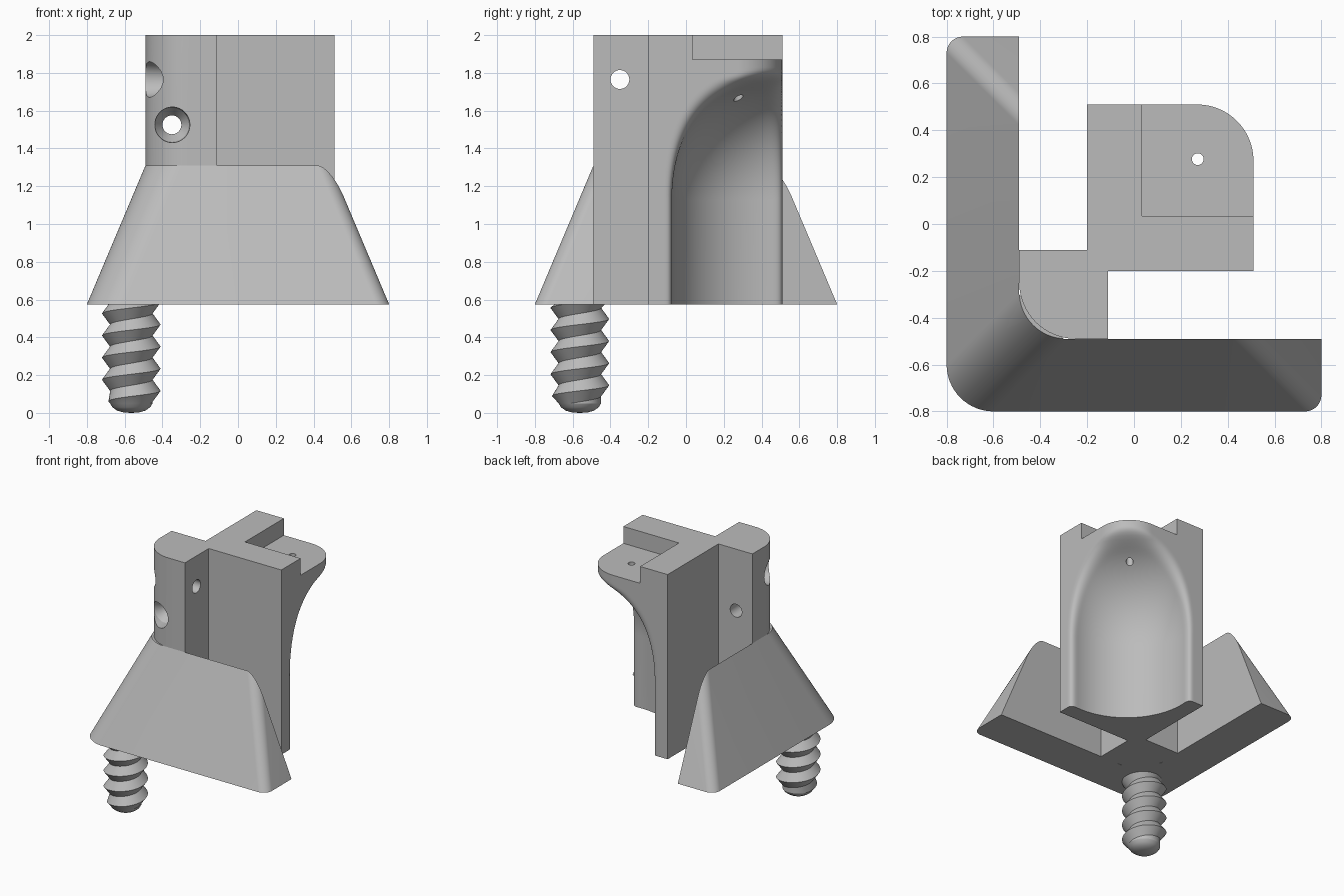
import bpy, bmesh, math
from mathutils import Vector

if "Cube" in bpy.data.objects:
    bpy.data.objects.remove(bpy.data.objects["Cube"], do_unlink=True)

grey = bpy.data.materials.new("plain grey")
grey.use_nodes = True
COLOUR = (0.5, 0.5, 0.5, 1)
grey.diffuse_color = COLOUR
grey.node_tree.nodes["Principled BSDF"].inputs["Base Color"].default_value = COLOUR

BASE, SKIRT_TOP, TOP = 0.575, 1.31, 2.0
OUT, IN = 0.8, 0.49          # skirt half width at bottom and top
ROOT2 = math.sqrt(2)


def loft(name, rings, closed=True):
    """Skin a list of equal-length point rings, capping both ends if closed."""
    bm = bmesh.new()
    rows = [[bm.verts.new(p) for p in ring] for ring in rings]
    n = len(rows[0])
    for a, b in zip(rows, rows[1:]):
        for i in range(n if closed else n - 1):
            j = (i + 1) % n
            bm.faces.new((a[i], a[j], b[j], b[i]))
    if closed:
        bm.faces.new(rows[0][::-1])
        bm.faces.new(rows[-1])
    else:
        bmesh.ops.remove_doubles(bm, verts=bm.verts, dist=1e-5)
    bmesh.ops.recalc_face_normals(bm, faces=bm.faces)
    mesh = bpy.data.meshes.new(name)
    bm.to_mesh(mesh)
    bm.free()
    mesh.materials.append(grey)
    ob = bpy.data.objects.new(name, mesh)
    bpy.context.collection.objects.link(ob)
    return ob


def prism(name, outline, z0, z1):
    return loft(name, [[(x, y, z) for x, y in outline] for z in (z0, z1)])


def rect(x0, y0, x1, y1):
    return [(x0, y0), (x1, y0), (x1, y1), (x0, y1)]


def arc(cx, cy, r, start, steps=16):
    return [(cx + r * math.cos(a), cy + r * math.sin(a))
            for a in (math.radians(start + 90 * i / steps) for i in range(steps + 1))]


def lathe(name, profile, origin, axis, segments=40):
    """Revolve (distance, radius) pairs along an axis."""
    turn = Vector((0, 0, 1)).rotation_difference(Vector(axis))
    angles = [math.tau * i / segments for i in range(segments)]
    return loft(name, [[Vector(origin) + turn @ Vector((r * math.cos(a), r * math.sin(a), d))
                        for a in angles] for d, r in profile])


def combine(ob, other, operation):
    mod = ob.modifiers.new(operation.lower(), "BOOLEAN")
    mod.operation, mod.solver, mod.object = operation, "EXACT", other
    bpy.ops.object.select_all(action="DESELECT")
    bpy.context.view_layer.objects.active = ob
    ob.select_set(True)
    bpy.ops.object.modifier_apply(modifier=mod.name)
    bpy.data.objects.remove(other, do_unlink=True)


def smooth(ob, angle):
    bpy.ops.object.select_all(action="DESELECT")
    bpy.context.view_layer.objects.active = ob
    ob.select_set(True)
    bpy.ops.object.shade_smooth_by_angle(angle=math.radians(angle))


# Main block: square in plan, its back corner hollowed by a curved scoop
FACE, SLOT, ROUND = 0.51, -0.2, 0.24
SWEEP, SCOOP, DEEP, SPRING = 0.65, 0.5, 0.1, 1.127
TIP = (FACE - SLOT) / ROOT2


def block_wall(u):
    if abs(u) < ROUND / ROOT2:
        return (FACE - ROUND) * ROOT2 + math.sqrt(ROUND ** 2 - u * u)
    return FACE * ROOT2 - abs(u)


def scoop_wall(u, z):
    rise = max(z - SPRING, 0)
    bend = min(rise, 0.62)
    run = math.sqrt(SWEEP ** 2 - bend ** 2)
    slope = bend / run
    v = DEEP + SWEEP - run + (rise - bend) * slope
    return v + SCOOP - math.sqrt(max(SCOOP ** 2 - u * u, 0)), slope


def back_wall(u, z):
    wall = block_wall(u)
    hollow, slope = scoop_wall(u, z)
    k = 0.075 * (1 + 0.4 * slope)
    blend = max(k - abs(wall - hollow), 0) / k
    return min(wall, hollow) - blend ** 2 * k / 4


COLS, ROWS = 96, 48
heights = [BASE] + [SPRING + (1.86 - SPRING) * i / ROWS for i in range(ROWS + 1)] + [TOP]
rings = []
for z in heights:
    ring = [(SLOT, SLOT, z)]
    for i in range(COLS + 1):
        u = TIP * (1 - 2 * i / COLS)
        v = block_wall(u) if i in (0, COLS) or z == TOP else back_wall(u, z)
        ring.append(((v + u) / ROOT2, (v - u) / ROOT2, z))
    rings.append(ring)
core = loft("upright_core", rings)

# Corner post joined to the block
post_outline = arc(ROUND - IN, ROUND - IN, ROUND, 180) + [(-0.11, -IN), (-0.11, -0.11), (-IN, -0.11)]
combine(core, prism("corner_post", post_outline, BASE, TOP), "UNION")

# Top recess and small vertical hole
combine(core, prism("recess_cutter", rect(0.035, 0.035, 0.7, 0.7), 1.87, 2.2), "DIFFERENCE")
combine(core, lathe("pin_hole", [(0, 0.025), (0.8, 0.025)], (0.272, 0.277, 1.4), (0, 0, 1)),
        "DIFFERENCE")

# Countersunk screw holes through the post, one along each axis
sink = [(0, 0.096), (0.11, 0.09), (0.17, 0.05), (0.395, 0.05)]
for origin, axis in (((-0.35, -0.5, 1.525), (0, 1, 0)), ((-0.5, -0.35, 1.765), (1, 0, 0))):
    combine(core, lathe("screw_hole", sink, origin, axis), "DIFFERENCE")
smooth(core, 25)


# Flared skirt on the two outer sides
def rounded_square(h, z):
    pts = []
    for sx, sy, r, start in ((1, 1, 0.07, 0), (-1, 1, 0.07, 90), (-1, -1, 0.2, 180), (1, -1, 0.07, 270)):
        pts += arc(sx * (h - r), sy * (h - r), r, start)
    return [(x, y, z) for x, y in pts]


skirt = loft("flared_skirt", [rounded_square(OUT, BASE), rounded_square(IN, SKIRT_TOP)])
inside = [(-IN, -0.3), (-0.3, -IN), (1, -IN), (1, 1), (-IN, 1)]
combine(skirt, prism("skirt_cutter", inside, 0.4, 1.5), "DIFFERENCE")
smooth(skirt, 25)

# Threaded stud: a helical V thread with a domed tip
PITCH, CREST, ROOT, TIP_Z, SEG = 0.117, 0.155, 0.112, 0.05, 48
stud = []
for k in range(-2, 13):
    ring = []
    for i in range(SEG + 1):
        a = math.tau * i / SEG
        z = min(max(PITCH * (k / 2 + i / SEG), TIP_Z), BASE + 0.02)
        r = min(ROOT if k % 2 else CREST, ROOT + (z - TIP_Z) * 0.9)
        ring.append((r * math.cos(a), r * math.sin(a), z))
    stud.append(ring)
dome = [[(r * math.cos(math.tau * i / SEG), r * math.sin(math.tau * i / SEG), z)
         for i in range(SEG + 1)]
        for r, z in ((0, 0), (0.04, 0.002), (0.075, 0.012), (0.1, 0.03), (ROOT, TIP_Z))]
screw = loft("threaded_stud", dome + stud, closed=False)
screw.location = (-0.565, -0.562, 0)
smooth(screw, 30)
